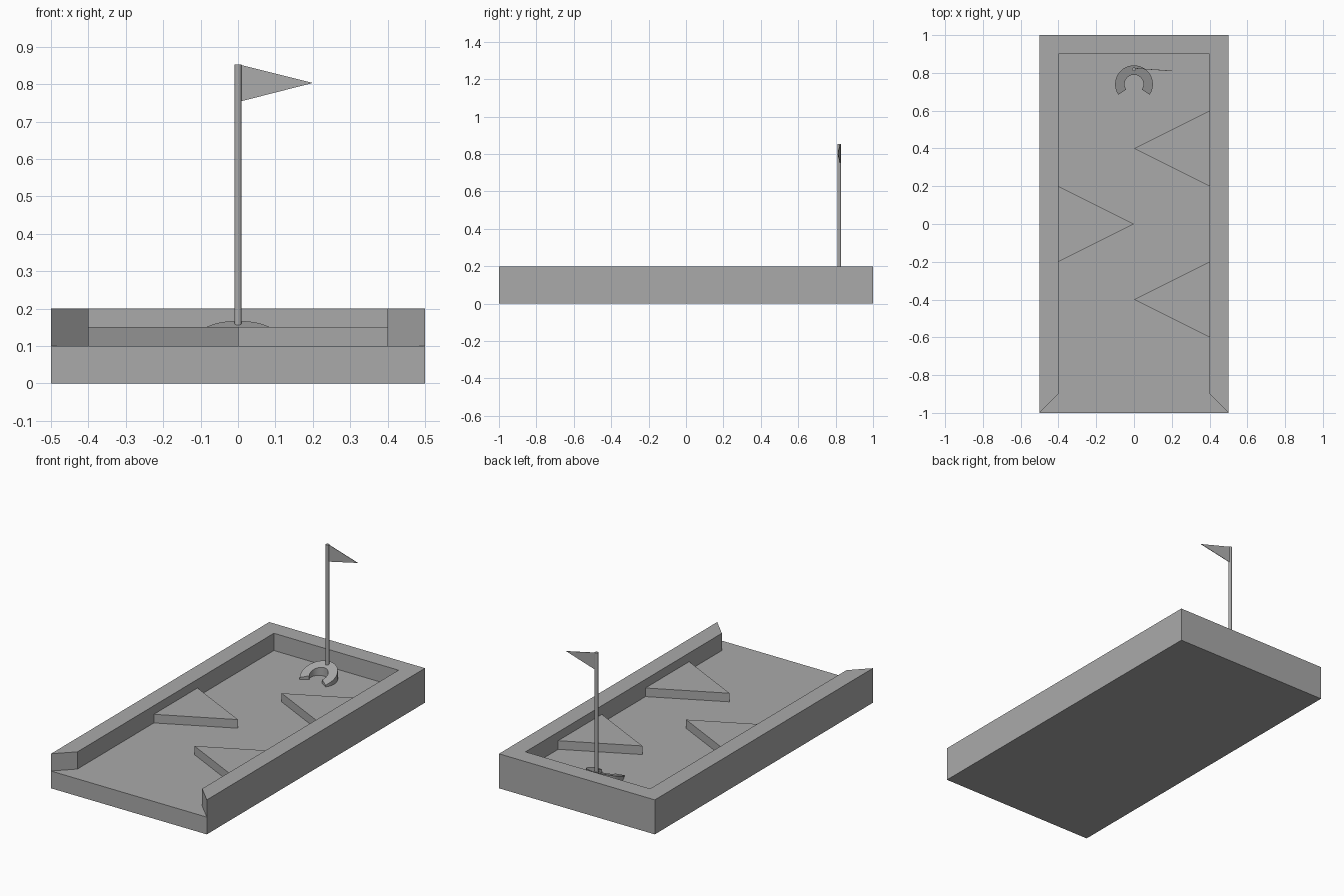
import bpy, bmesh, math
from mathutils import Vector

cube = bpy.data.objects.get("Cube")
if cube:
    bpy.data.objects.remove(cube, do_unlink=True)

# Single flat grey for the whole model
grey = bpy.data.materials.new("plain grey")
grey.use_nodes = True
colour = (0.4, 0.4, 0.4, 1)
grey.diffuse_color = colour
grey.node_tree.nodes["Principled BSDF"].inputs["Base Color"].default_value = colour

FLOOR = 0.1


def finish(bm, name):
    bmesh.ops.recalc_face_normals(bm, faces=bm.faces)
    mesh = bpy.data.meshes.new(name)
    bm.to_mesh(mesh)
    bm.free()
    mesh.materials.append(grey)
    obj = bpy.data.objects.new(name, mesh)
    bpy.context.collection.objects.link(obj)
    return obj


def prism(name, outline, vector, top=None):
    """Extrude an outline; top(x, y) optionally gives the upper surface height."""
    bm = bmesh.new()
    face = bm.faces.new([bm.verts.new(p) for p in outline])
    new = bmesh.ops.extrude_face_region(bm, geom=[face], use_keep_orig=True)["geom"]
    for v in (g for g in new if isinstance(g, bmesh.types.BMVert)):
        v.co += Vector(vector)
        if top:
            v.co.z = top(v.co.x, v.co.y)
    return finish(bm, name)


def flat(points, z):
    return [(x, y, z) for x, y in points]


# Base slab
prism("base", flat([(-.5, -1), (.5, -1), (.5, 1), (-.5, 1)], 0), (0, 0, FLOOR))

# U-shaped rim with mitred front ends
rim = [(-.5, -1), (-.5, 1), (.5, 1), (.5, -1), (.4, -.9), (.4, .9), (-.4, .9), (-.4, -.9)]
prism("rim", flat(rim, FLOOR), (0, 0, 0.1))

# Triangular bumpers alternating between the side walls
for i, (side, y) in enumerate([(1, -.4), (-1, 0), (1, .4)]):
    tri = [(side * .4, y - .2), (side * .4, y + .2), (0, y)]
    prism(f"bumper_{i + 1}", flat(tri, FLOOR), (0, 0, 0.05))

# Open ring around the hole, its top sloping up to the back
STEPS, START, END = 28, math.radians(-34), math.radians(214)
angles = [START + (END - START) * i / STEPS for i in range(STEPS + 1)]


def arc(radius, sweep):
    return [(radius * math.cos(a), .74 + radius * math.sin(a)) for a in sweep]


bm = bmesh.new()
rows = []
for a in angles:
    row = []
    for r in (.05, .1):
        x, y = arc(r, [a])[0]
        row += [bm.verts.new((x, y, FLOOR)), bm.verts.new((x, y, .131 + .36 * (y - .74)))]
    rows.append(row)
for p, q in zip(rows, rows[1:]):
    for a, b in ((0, 1), (1, 3), (3, 2), (2, 0)):
        bm.faces.new((p[a], p[b], q[b], q[a]))
for end in (rows[0], rows[-1]):
    bm.faces.new([end[i] for i in (0, 1, 3, 2)])
ring = finish(bm, "hole_ring")

# Flag pole standing in the ring
bm = bmesh.new()
bmesh.ops.create_cone(bm, cap_ends=True, segments=12, radius1=.01, radius2=.01, depth=.753)
bmesh.ops.translate(bm, verts=bm.verts, vec=(0, .82, .4765))
pole = finish(bm, "flag_pole")

# Smooth the round parts while keeping their edges sharp
bpy.ops.object.select_all(action='DESELECT')
for obj in (ring, pole):
    obj.select_set(True)
bpy.context.view_layer.objects.active = pole
bpy.ops.object.shade_smooth_by_angle(angle=math.radians(35))

# Thin pennant, turned slightly towards the front
prism("flag", [(0, .823, .752), (0, .823, .853), (.2, .809, .803)], (0, .003, 0))
